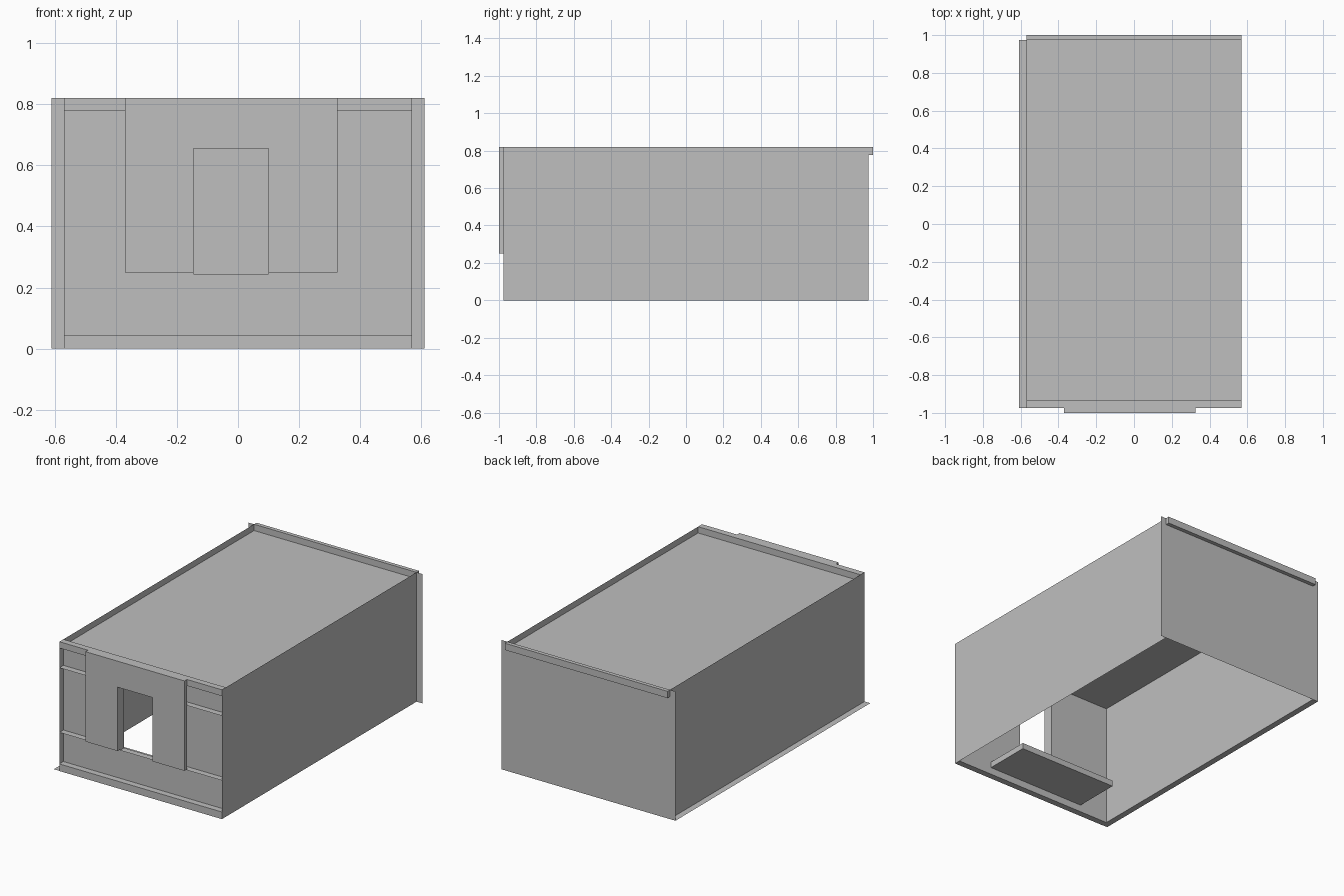
import bpy, bmesh

cube = bpy.data.objects.get("Cube")
if cube:
    bpy.data.objects.remove(cube, do_unlink=True)

grey = bpy.data.materials.new("plain_grey")
grey.use_nodes = True
COLOUR = (0.52, 0.52, 0.52, 1)
grey.diffuse_color = COLOUR
grey.node_tree.nodes["Principled BSDF"].inputs["Base Color"].default_value = COLOUR

# Shared measures
W, FLANGE = 0.57, 0.61           # half width of the walls, and of the back sheet
FRONT, WALL, BACK = -0.975, -0.935, 0.975
TOP, ROOF, BASE = 0.82, 0.78, 0.045
PANEL_Y, PANEL_L, PANEL_R, PANEL_Z = -1.0, -0.37, 0.325, 0.25
DOOR_L, DOOR_R, SILL, LINTEL = -0.145, 0.10, 0.245, 0.655


def finish(name, bm):
    mesh = bpy.data.meshes.new(name)
    bm.to_mesh(mesh)
    bm.free()
    mesh.materials.append(grey)
    obj = bpy.data.objects.new(name, mesh)
    bpy.context.collection.objects.link(obj)
    return obj


def sheet(name, x, y, z, flip=False):
    """Thin rectangle; the axis given as a single number is its plane."""
    bm = bmesh.new()
    if not isinstance(x, tuple):
        pts = [(x, y[0], z[0]), (x, y[1], z[0]), (x, y[1], z[1]), (x, y[0], z[1])]
    elif not isinstance(y, tuple):
        pts = [(x[0], y, z[0]), (x[1], y, z[0]), (x[1], y, z[1]), (x[0], y, z[1])]
    else:
        pts = [(x[0], y[0], z), (x[1], y[0], z), (x[1], y[1], z), (x[0], y[1], z)]
    bm.faces.new([bm.verts.new(p) for p in (reversed(pts) if flip else pts)])
    return finish(name, bm)


def prism(name, profile, y):
    """Extrude an x-z outline between two y positions."""
    bm = bmesh.new()
    face = bm.faces.new([bm.verts.new((px, y[0], pz)) for px, pz in profile])
    new = bmesh.ops.extrude_face_region(bm, geom=[face])["geom"]
    verts = [v for v in new if isinstance(v, bmesh.types.BMVert)]
    bmesh.ops.translate(bm, verts=verts, vec=(0, y[1] - y[0], 0))
    bmesh.ops.recalc_face_normals(bm, faces=bm.faces)
    return finish(name, bm)


def box(name, x, y, z):
    return prism(name, [(x[0], z[0]), (x[1], z[0]), (x[1], z[1]), (x[0], z[1])], y)


# Shell: side walls, back sheet, sunken roof and the flange along the +-x foot
sheet("left_wall", W, (FRONT, BACK), (0, TOP))
sheet("right_wall", -W, (FRONT, BACK), (0, TOP), flip=True)
sheet("back_wall", (-FLANGE, FLANGE), BACK, (0, TOP), flip=True)
sheet("roof", (-W, W), (WALL, BACK), ROOF)
sheet("right_foot_flange", (-FLANGE, -W), (FRONT, BACK), 0.001)
box("back_top_lip", (-W, W), (BACK, 1.0), (ROOF - 0.003, TOP))

# Front frame: beams at top and bottom, thin rails between them
box("front_top_beam", (-W, W), (FRONT, WALL), (ROOF, TOP))
box("front_base_beam", (-W, W), (FRONT, WALL), (0, BASE))
for name, z in (("lower_rail", SILL), ("upper_rail", LINTEL)):
    sheet(name, (-W, W), (FRONT, WALL), z)

# Recessed front wall around the doorway
sheet("front_wall_below", (-W, W), WALL, (BASE, SILL))
sheet("front_wall_above", (-W, W), WALL, (LINTEL, ROOF))
sheet("front_wall_right", (-W, DOOR_L), WALL, (SILL, LINTEL))
sheet("front_wall_left", (DOOR_R, W), WALL, (SILL, LINTEL))
sheet("right_jamb", DOOR_L, (FRONT, WALL), (SILL, LINTEL))
sheet("left_jamb", DOOR_R, (FRONT, WALL), (SILL, LINTEL), flip=True)

# Raised panel framing the doorway, open at the bottom
prism("door_panel", [
    (PANEL_L, PANEL_Z), (DOOR_L, PANEL_Z), (DOOR_L, LINTEL), (DOOR_R, LINTEL),
    (DOOR_R, PANEL_Z), (PANEL_R, PANEL_Z), (PANEL_R, TOP), (PANEL_L, TOP)],
    (PANEL_Y, FRONT))

# Step just inside the doorway
box("inner_step", (PANEL_L, PANEL_R), (WALL, -0.64), (BASE, 0.083))
